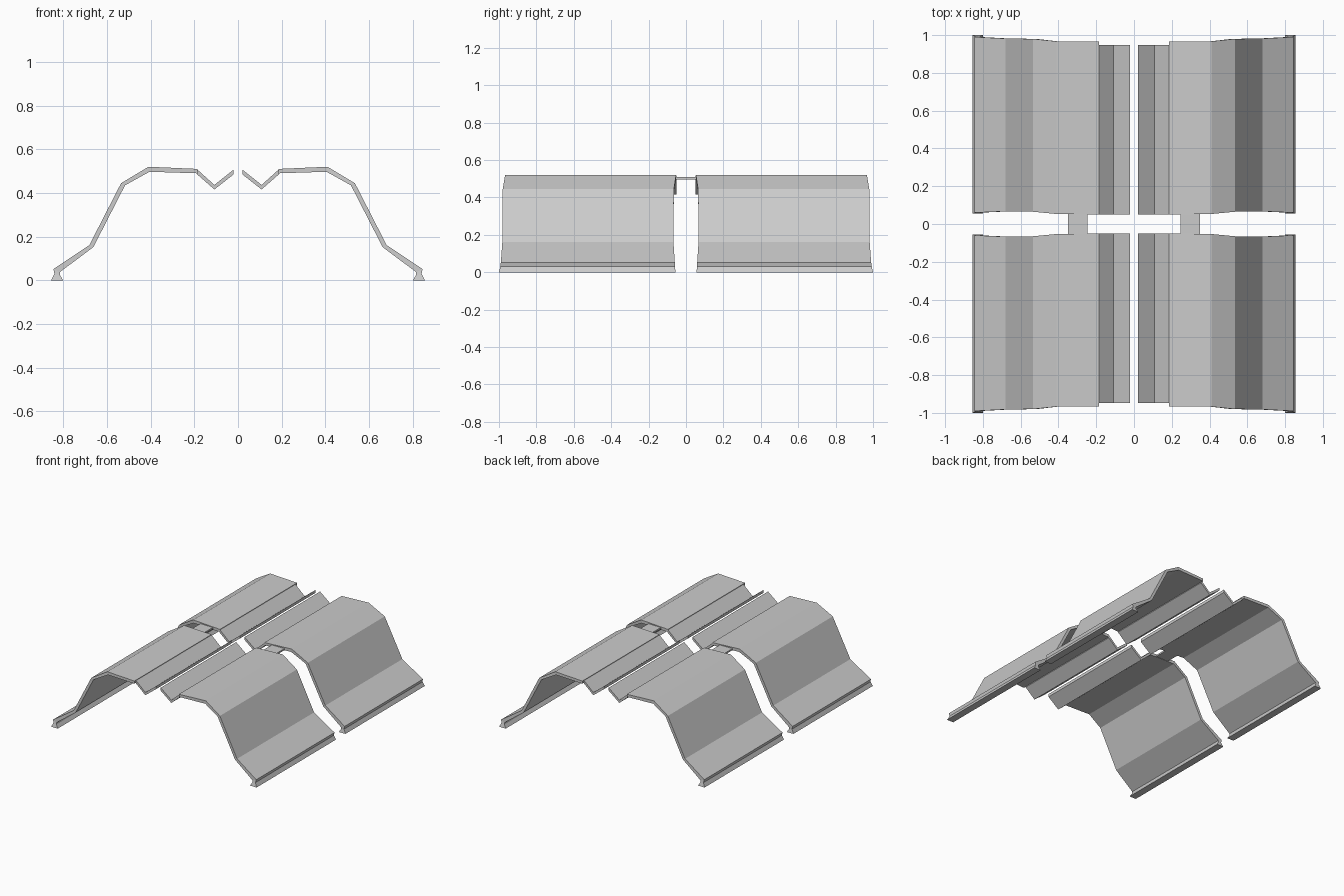
import bpy
import bmesh

cube = bpy.data.objects.get("Cube")
if cube:
    bpy.data.objects.remove(cube, do_unlink=True)

grey = bpy.data.materials.new("plain grey")
grey.use_nodes = True
COLOUR = (0.6, 0.6, 0.6, 1)
grey.diffuse_color = COLOUR
grey.node_tree.nodes["Principled BSDF"].inputs["Base Color"].default_value = COLOUR


def folded_sheet(name, stations, mirror_y=True):
    """Sheet from stations: (top x, z), (underside x, z), (near y, far y)."""
    bm = bmesh.new()
    rings = []
    for top, under, (near, far) in stations:
        corners = ((top, near), (top, far), (under, far), (under, near))
        rings.append([bm.verts.new((p[0], y, p[1])) for p, y in corners])
    for a, b in zip(rings, rings[1:]):
        for i in range(4):
            j = (i + 1) % 4
            bm.faces.new((a[i], a[j], b[j], b[i]))
    bm.faces.new(rings[0])
    bm.faces.new(rings[-1])
    bmesh.ops.recalc_face_normals(bm, faces=bm.faces)
    mesh = bpy.data.meshes.new(name)
    bm.to_mesh(mesh)
    bm.free()
    mesh.materials.append(grey)
    obj = bpy.data.objects.new(name, mesh)
    bpy.context.collection.objects.link(obj)
    mirror = obj.modifiers.new("Mirror", "MIRROR")
    mirror.use_axis = (True, mirror_y, False)
    mirror.use_mirror_merge = False


# Curved side panels with a small flared foot
folded_sheet("side_panels", [
    ((0.185, 0.51), (0.185, 0.49), (0.05, 0.967)),
    ((0.41, 0.52), (0.405, 0.497), (0.053, 0.967)),
    ((0.535, 0.445), (0.517, 0.435), (0.065, 0.98)),
    ((0.68, 0.162), (0.662, 0.152), (0.067, 0.982)),
    ((0.845, 0.052), (0.815, 0.038), (0.06, 0.99)),
    ((0.84, 0.03), (0.815, 0.025), (0.06, 0.993)),
    ((0.855, 0.0), (0.80, 0.0), (0.055, 1.0)),
])

# V-shaped gutters along the middle
folded_sheet("centre_gutters", [
    ((0.187, 0.508), (0.187, 0.485), (0.05, 0.947)),
    ((0.108, 0.437), (0.108, 0.416), (0.05, 0.947)),
    ((0.02, 0.507), (0.02, 0.485), (0.05, 0.947)),
])

# Short bridges joining front and back panels
folded_sheet("bridges", [
    ((0.245, 0.508), (0.245, 0.496), (-0.054, 0.054)),
    ((0.35, 0.508), (0.35, 0.496), (-0.054, 0.054)),
], mirror_y=False)
